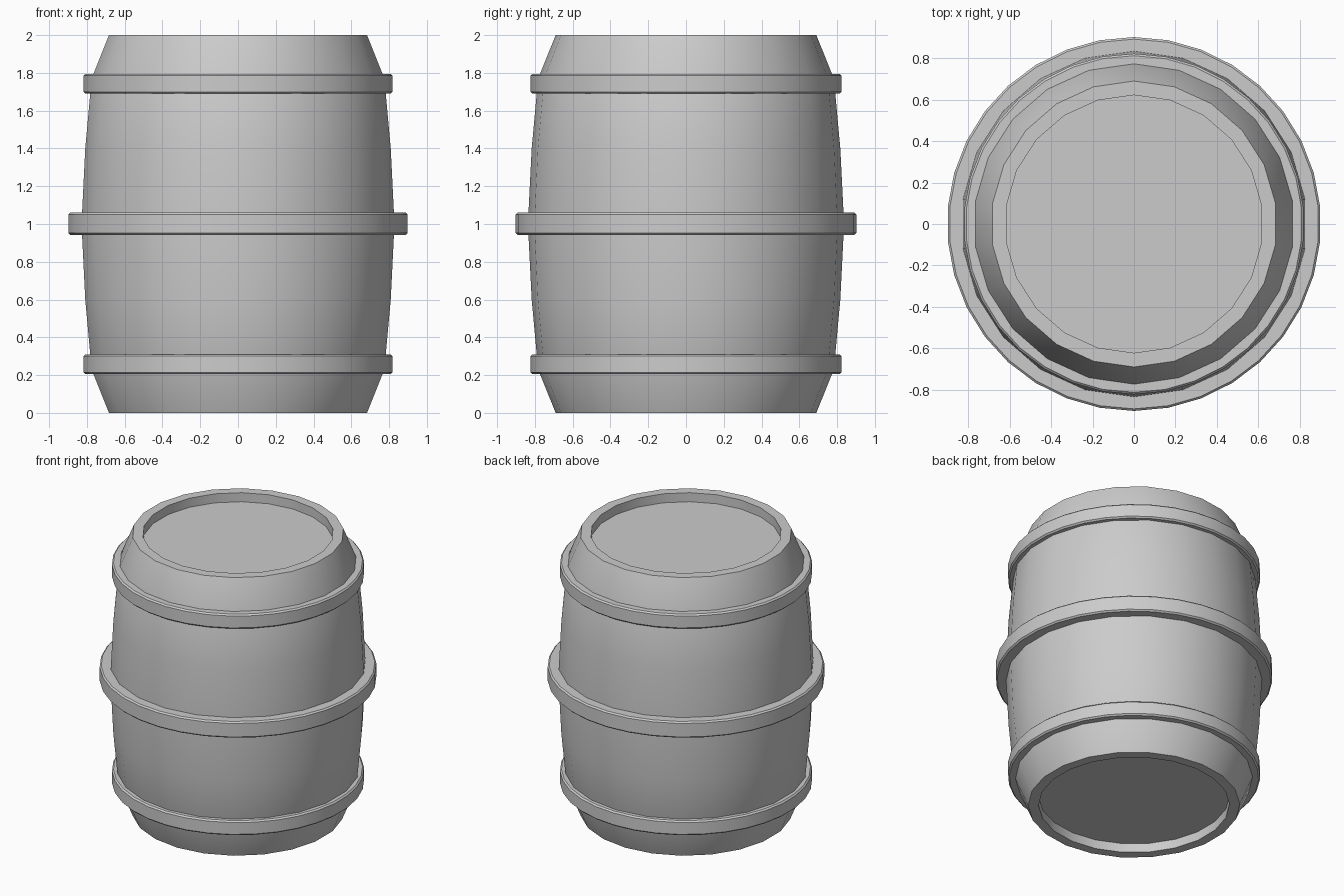
import bpy, bmesh, math

if "Cube" in bpy.data.objects:
    bpy.data.objects.remove(bpy.data.objects["Cube"])


def lathe(name, profile, sides, closed=False, smooth_angle=30):
    """Revolve an (r, z) profile around z; open ends at r > 0 are capped."""
    bm = bmesh.new()
    rings = []
    for r, z in profile:
        ring = []
        for i in range(sides):
            a = math.pi / 2 + 2 * math.pi * i / sides
            ring.append(bm.verts.new((r * math.cos(a), r * math.sin(a), z)))
        rings.append(ring)
    pairs = list(zip(rings, rings[1:]))
    if closed:
        pairs.append((rings[-1], rings[0]))
    for low, high in pairs:
        for i in range(sides):
            j = (i + 1) % sides
            bm.faces.new((low[i], low[j], high[j], high[i]))
    if not closed:
        bm.faces.new(rings[0])
        bm.faces.new(rings[-1])
    bmesh.ops.recalc_face_normals(bm, faces=bm.faces)
    mesh = bpy.data.meshes.new(name)
    bm.to_mesh(mesh)
    bm.free()
    obj = bpy.data.objects.new(name, mesh)
    bpy.context.collection.objects.link(obj)
    bpy.ops.object.select_all(action='DESELECT')
    obj.select_set(True)
    bpy.context.view_layer.objects.active = obj
    bpy.ops.object.shade_smooth_by_angle(angle=math.radians(smooth_angle))
    return obj


# Barrel body: bulging wall with recessed lids, lower half mirrored upward
half = [(0.622, 0.065), (0.622, 0), (0.69, 0), (0.783, 0.23), (0.817, 0.6)]
body_profile = half + [(0.837, 1.0)] + [(r, 2 - z) for r, z in reversed(half)]
lathe("barrel_body", body_profile, 22)


# Hoops: flat bands with a small bevel on the outer edges
def hoop(name, radius, inner, z0, z1, b=0.01):
    profile = [(inner, z0), (radius - b, z0), (radius, z0 + b),
               (radius, z1 - b), (radius - b, z1), (inner, z1)]
    lathe(name, profile, 34, closed=True)


hoop("lower_hoop", 0.822, 0.75, 0.205, 0.31)
hoop("middle_hoop", 0.902, 0.81, 0.943, 1.06)
hoop("upper_hoop", 0.822, 0.75, 1.69, 1.795)
